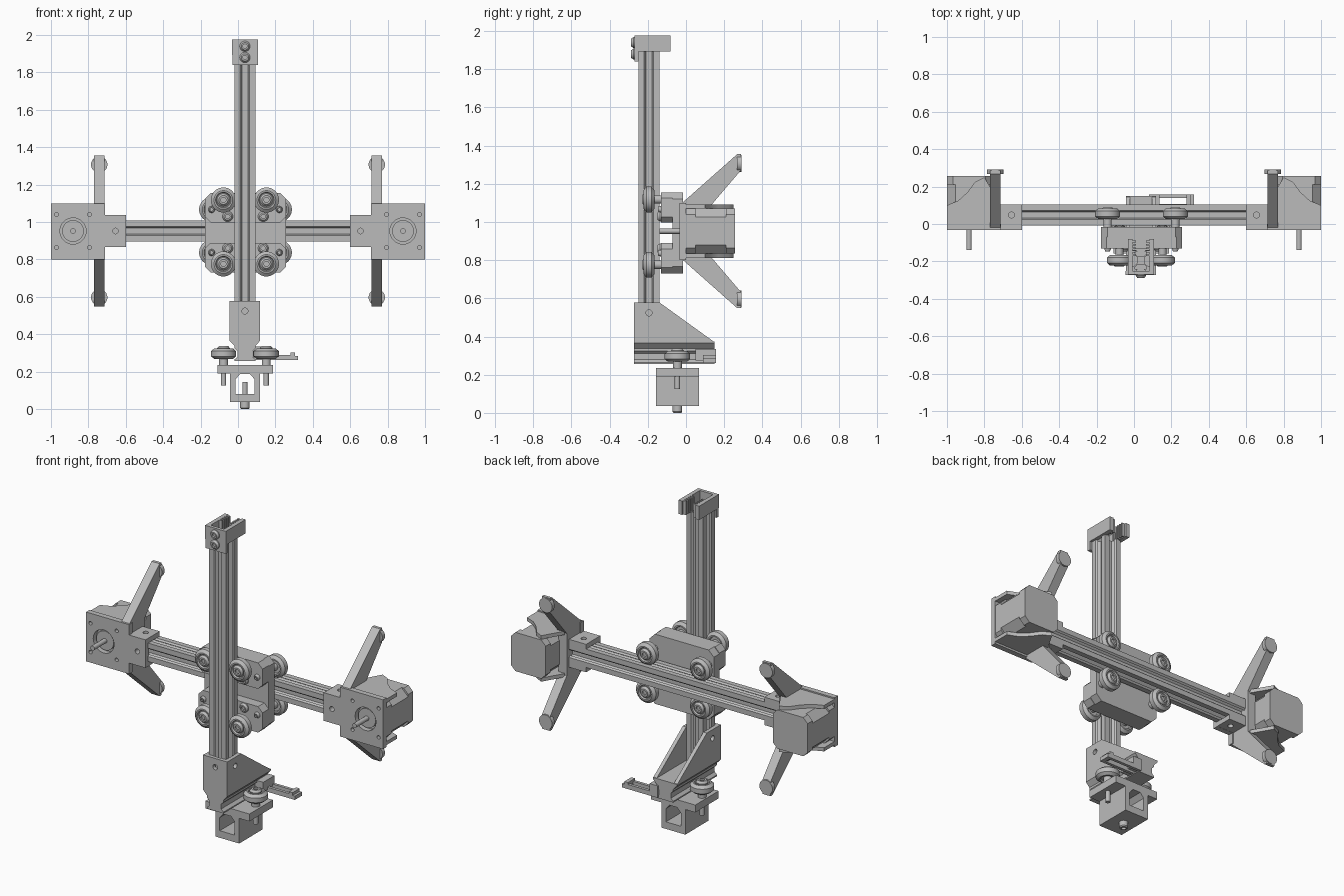
import bpy, bmesh, math
from mathutils import Matrix

if "Cube" in bpy.data.objects:
    bpy.data.objects.remove(bpy.data.objects["Cube"], do_unlink=True)

grey = bpy.data.materials.new("plain grey")
grey.use_nodes = True
grey.diffuse_color = (0.5, 0.5, 0.5, 1)
grey.node_tree.nodes["Principled BSDF"].inputs["Base Color"].default_value = (0.5, 0.5, 0.5, 1)

ROT = {"x": Matrix.Rotation(math.pi / 2, 4, "Y"),
       "y": Matrix.Rotation(-math.pi / 2, 4, "X"),
       "-y": Matrix.Rotation(math.pi / 2, 4, "X"),
       "z": Matrix.Identity(4),
       "-z": Matrix.Rotation(math.pi, 4, "X")}


def finish(name, bm):
    bmesh.ops.remove_doubles(bm, verts=bm.verts, dist=1e-5)
    bmesh.ops.recalc_face_normals(bm, faces=bm.faces)
    me = bpy.data.meshes.new(name)
    bm.to_mesh(me)
    bm.free()
    me.materials.append(grey)
    me.shade_smooth()
    me.set_sharp_from_angle(angle=math.radians(30))
    ob = bpy.data.objects.new(name, me)
    bpy.context.scene.collection.objects.link(ob)
    return ob


def prism(name, pts, axis, a, b):
    """Extrude a polygon lying across the given axis from a to b."""
    put = {"x": lambda p, t: (t, p[0], p[1]),
           "y": lambda p, t: (p[0], t, p[1]),
           "z": lambda p, t: (p[0], p[1], t)}[axis]
    bm = bmesh.new()
    lo, hi = ([bm.verts.new(put(p, t)) for p in pts] for t in (a, b))
    bm.faces.new(lo)
    bm.faces.new(hi)
    for i in range(len(pts)):
        j = (i + 1) % len(pts)
        bm.faces.new((lo[i], lo[j], hi[j], hi[i]))
    return finish(name, bm)


def box(name, x0, x1, y0, y1, z0, z1):
    return prism(name, [(x0, y0), (x1, y0), (x1, y1), (x0, y1)], "z", z0, z1)


def lathe(name, prof, loc, axis, n=28):
    """Turn a (radius, height) profile about an axis through loc."""
    bm = bmesh.new()
    rings = [[bm.verts.new((r * math.cos(k * math.tau / n), r * math.sin(k * math.tau / n), h))
              for k in range(n)] for r, h in prof]
    for p, q in zip(rings, rings[1:]):
        for k in range(n):
            m = (k + 1) % n
            bm.faces.new((p[k], p[m], q[m], q[k]))
    bm.transform(Matrix.Translation(loc) @ ROT[axis])
    return finish(name, bm)


def rod(name, r, length, loc, axis, n=24):
    return lathe(name, [(0, 0), (r, 0), (r, length), (0, length)], loc, axis, n)


def screw(name, loc, axis, r=0.03):
    """Button head with a socket, pointing along the axis."""
    lathe(name, [(0, 0), (r, 0), (r, .006), (r * .7, .018), (r * .4, .018),
                 (r * .4, .008), (0, .008)], loc, axis)


def cut(ob, cutters):
    for c in cutters:
        m = ob.modifiers.new("hole", "BOOLEAN")
        m.operation, m.solver, m.object = "DIFFERENCE", "EXACT", c
    bpy.context.view_layer.update()
    dg = bpy.context.evaluated_depsgraph_get()
    me = bpy.data.meshes.new_from_object(ob.evaluated_get(dg))
    ob.modifiers.clear()
    ob.data = me
    me.set_sharp_from_angle(angle=math.radians(30))
    for c in cutters:
        bpy.data.objects.remove(c, do_unlink=True)


def octagon(cx, cz, w, h, c):
    """Rectangle with cut corners."""
    return [(cx + sx * (w - (c if k else 0)), cz + sz * (h - (0 if k else c)))
            for sx, sz, ks in ((1, 1, (0, 1)), (-1, 1, (1, 0)), (-1, -1, (0, 1)), (1, -1, (1, 0)))
            for k in ks]


def rail(name, cu, cv, axis, a, b):
    """Slotted square extrusion."""
    h = 0.056
    half = [(h, h), (.025, h), (.016, .046), (.031, .046), (.031, .036), (.018, .022)]
    side = half + [(-u, v) for u, v in reversed(half[1:])]
    pts = []
    for k in range(4):
        c, s = round(math.cos(k * math.pi / 2)), round(math.sin(k * math.pi / 2))
        pts += [(cu + u * c - v * s, cv + u * s + v * c) for u, v in side]
    prism(name, pts, axis, a, b)


def wheel(name, loc, axis):
    half = [(0, .018), (.038, .018), (.042, .028), (.05, .028), (.067, .014)]
    lathe(name, half + [(r, -h) for r, h in reversed(half)], loc, axis, 36)


CX, VY, HY, HZ = 0.037, -0.194, 0.048, 0.952

# Two crossing beams
rail("vertical_beam", CX, VY, "z", 0.36, 1.893)
rail("horizontal_beam", HY, HZ, "x", -0.72, 0.72)

# Motor ends, one on each side
for s, side in ((-1, "right"), (1, "left")):
    mx = s * 0.882
    outline = [(1, .80), (1, 1.10), (.71, 1.10), (.71, 1.037), (.6, 1.037),
               (.6, .866), (.71, .866), (.71, .80)]
    plate = prism(side + "_motor_plate", [(s * x, z) for x, z in outline], "y", -.033, 0)
    holes = [rod("cutter", .07, .2, (mx, -.1, HZ), "y", 36),
             rod("cutter", .015, .2, (s * .655, -.1, HZ), "y")]
    holes += [rod("cutter", .011, .2, (mx + i * .088, -.1, HZ + j * .088), "y")
              for i in (-1, 1) for j in (-1, 1)]
    cut(plate, holes)
    for part, c, y0, y1 in (("front", .03, 0, .05), ("body", .045, .05, .21), ("back", .03, .21, .257)):
        prism(f"{side}_motor_{part}", octagon(mx, HZ, .117, .118, c), "y", y0, y1)
    rod(side + "_motor_boss", .058, .02, (mx, 0, HZ), "-y", 36)
    rod(side + "_motor_shaft", .014, .14, (mx, 0, HZ), "-y")

    # Upright web with two swept arms
    up = [(.125, 1.08), (.287, 1.27), (.287, 1.355), (.268, 1.355), (-.02, 1.10), (-.033, 1.10)]
    web = up + [(y, 2 * HZ - z) for y, z in reversed(up)]
    prism(side + "_support_arms", web, "x", s * .715, s * .77)
    gusset = [(1, -.02), (1, .1), (.94, .125), (.89, .17), (.85, .225), (.80, .25), (.73, .13), (.73, -.02)]
    for d, end in ((1, "upper"), (-1, "lower")):
        rod(f"{side}_{end}_foot", .044, .025, (s * .742, .266, HZ + d * .355), "y")
        prism(f"{side}_{end}_gusset", [(s * x, y) for x, y in gusset], "z",
              HZ + d * .118, HZ + d * .14)
        flange = box(f"{side}_{end}_beam_flange", s * .6, s * .72, -.033, .104,
                     HZ + d * .056, HZ + d * .085)
        cut(flange, [rod("cutter", .016, .4, (s * .655, HY, HZ - .2), "z")])

# Carriage joining the beams
prism("carriage_back", octagon(.04, .943, .216, .212, .035), "y", -.07, -.016)
for d, end in ((1, "upper"), (-1, "lower")):
    prism(end + "_carriage_block", octagon(.04, .943 + d * .133, .216, .079, .03), "y", -.13, -.07)
    for i, side in ((-1, "right"), (1, "left")):
        tag = f"{end}_{side}"
        x, z = CX + i * .115, .947 + d * .171
        wheel(tag + "_front_wheel", (x, VY, z), "y")
        rod(tag + "_front_spacer", .022, .08, (x, -.19, z), "y")
        screw(tag + "_front_wheel_screw", (x, -.21, z), "-y", .034)
        x, z = .04 + i * .181, HZ + d * .115
        wheel(tag + "_rear_wheel", (x, .055, z), "y")
        rod(tag + "_rear_spacer", .022, .08, (x, -.03, z), "y")
        screw(tag + "_rear_wheel_screw", (x, .07, z), "y", .034)
        screw(tag + "_rear_bolt_head", (x, -.128, z), "-y", .018)
        screw(tag + "_carriage_screw", (.04 + i * .095, -.13, .945 + d * .085), "-y", .028)

# Belt clip on top
box("clip_front", -.03, .107, -.27, -.25, 1.84, 1.977)
for i, side in ((-1, "right"), (1, "left")):
    box(f"clip_{side}_wall", CX + i * .045, CX + i * .07, -.27, -.08, 1.893, 1.977)
    for k in range(5):
        y = -.17 + k * .018
        box(f"clip_{side}_tooth_{k}", CX + i * .026, CX + i * .046, y, y + .009, 1.893, 1.977)
for z in (1.94, 1.88):
    screw("clip_screw", (CX, -.27, z), "-y", .028)

# Lower bracket: front wall, sloped cheeks and grooved slide
front = box("bracket_front", -.045, .118, -.272, -.25, .365, .577)
cut(front, [rod("cutter", .016, .2, (CX, -.35, .524), "y")])
for i, side in ((-1, "right"), (1, "left")):
    cheek = prism(f"bracket_{side}_cheek", [(-.272, .365), (-.272, .577), (-.137, .577), (.15, .37), (.15, .365)],
                  "x", CX + i * .058, CX + i * .081)
    cut(cheek, [rod("cutter", .016, .4, (CX - .2, VY, .524), "x")])
half = [(.081, .374), (.081, .365), (.056, .338), (.056, .325), (.04, .31),
        (.04, .28), (.056, .265), (.056, .257)]
prism("bracket_slide", [(CX + x, z) for x, z in half] + [(CX - x, z) for x, z in reversed(half)],
      "y", -.272, .15)

# Belt finger at the back of the bracket
box("finger_front_bar", .08, .30, .09, .108, .262, .29)
box("finger_back_bar", .08, .30, .14, .158, .262, .29)
box("finger_tip", .295, .32, .09, .158, .262, .285)
box("finger_tip_step", .28, .305, .09, .158, .27, .302)
box("finger_root", .08, .135, .05, .158, .275, .335)

# Tool holder riding on the slide
PY = -.045
box("holder_plate", -.11, .187, -.157, .068, .19, .235)
body = box("holder_body", -.043, .118, -.157, .068, .037, .2)
window = [(-.013, .08), (.088, .08), (.088, .16), (.063, .188), (.012, .188), (-.013, .16)]
cut(body, [prism("cutter", window, "y", -.3, .3)])
for i, side in ((-1, "right"), (1, "left")):
    x = CX + i * .114
    wheel(f"holder_{side}_wheel", (x, PY, .296), "z")
    rod(f"holder_{side}_spacer", .024, .06, (x, PY, .225), "z")
    rod(f"holder_{side}_bolt", .014, .17, (x, PY, .125), "z")
    screw(f"holder_{side}_wheel_screw", (x, PY, .32), "z", .034)
rod("holder_bottom_bolt", .014, .12, (CX, PY, .025), "z")
lathe("holder_bolt_head", [(0, 0), (.013, 0), (.013, -.012), (.02, -.012), (.025, -.006),
                           (.025, .025), (0, .025)], (CX, PY, .012), "z")
